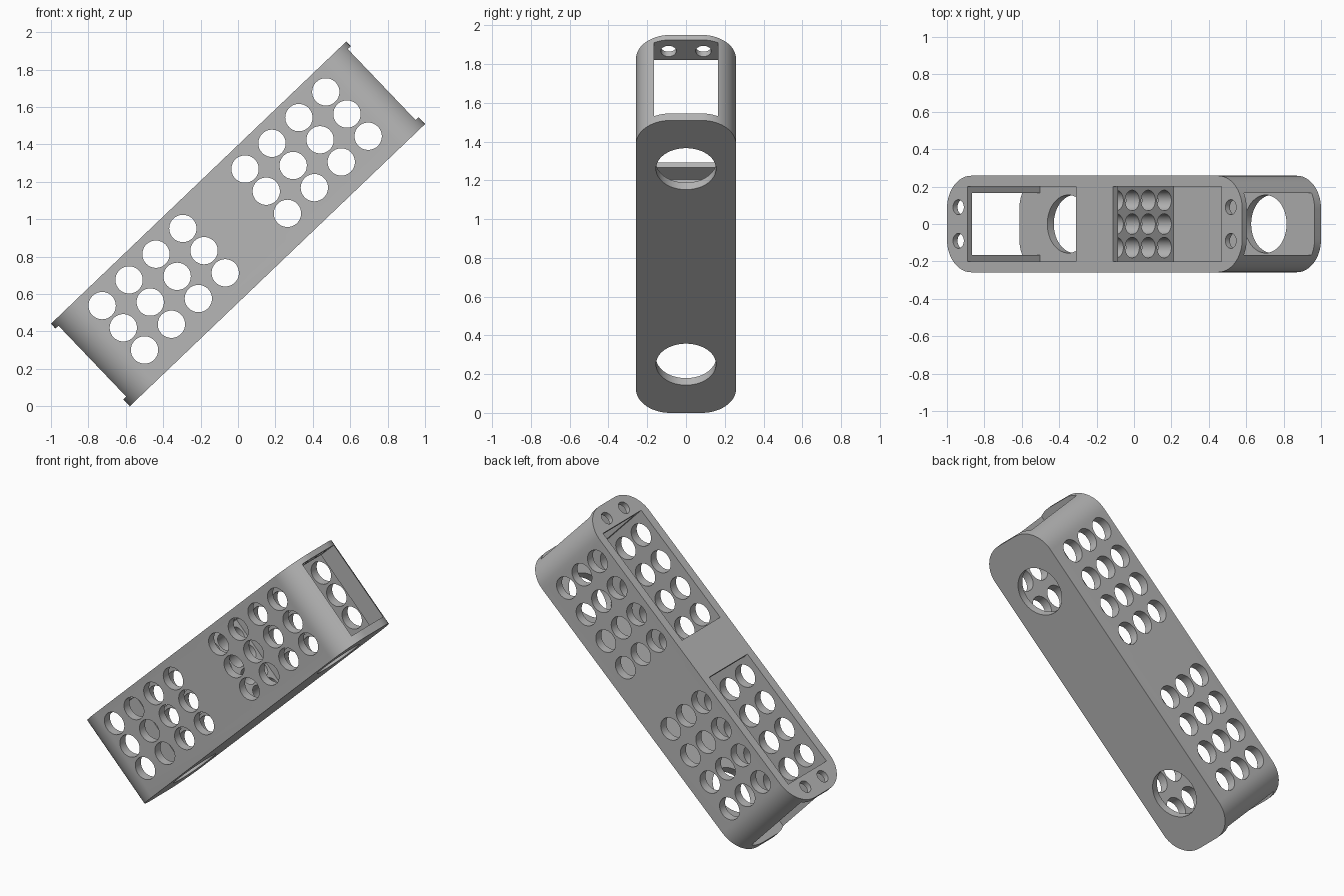
import bpy, bmesh, math
from mathutils import Matrix, Vector

default = bpy.data.objects.get("Cube")
if default:
    bpy.data.objects.remove(default, do_unlink=True)

HALF_L, HALF_W, HALF_T = 1.092, 0.258, 0.305   # housing half sizes
FLOOR, CEILING = -0.255, 0.27                  # inside heights
TILT = math.radians(-43.7)

grey = bpy.data.materials.new("light grey")
grey.use_nodes = True
colour = (0.47, 0.47, 0.47, 1)
grey.diffuse_color = colour
grey.node_tree.nodes["Principled BSDF"].inputs["Base Color"].default_value = colour


def make_object(name, bm):
    bmesh.ops.recalc_face_normals(bm, faces=bm.faces)
    mesh = bpy.data.meshes.new(name)
    bm.to_mesh(mesh)
    bm.free()
    obj = bpy.data.objects.new(name, mesh)
    bpy.context.collection.objects.link(obj)
    mesh.materials.append(grey)
    return obj


def add_prism(bm, profile, low, high):
    face = bm.faces.new([bm.verts.new((x, y, low)) for x, y in profile])
    side = bmesh.ops.extrude_face_region(bm, geom=[face])["geom"]
    verts = [g for g in side if isinstance(g, bmesh.types.BMVert)]
    bmesh.ops.translate(bm, verts=verts, vec=(0, 0, high - low))


def add_drill(bm, centre, axis, radius, depth):
    turn = Vector((0, 0, 1)).rotation_difference(Vector(axis)).to_matrix().to_4x4()
    bmesh.ops.create_cone(bm, cap_ends=True, segments=48, radius1=radius,
                          radius2=radius, depth=depth,
                          matrix=Matrix.Translation(centre) @ turn)


def cut(target, bm):
    cutter = make_object("cutter", bm)
    cutter.hide_render = True
    mod = target.modifiers.new("cut", "BOOLEAN")
    mod.operation, mod.solver, mod.object = "DIFFERENCE", "EXACT", cutter
    bpy.context.view_layer.objects.active = target
    bpy.ops.object.modifier_apply(modifier=mod.name)
    bpy.data.objects.remove(cutter, do_unlink=True)


# Housing: long block with rounded upright corners
bm = bmesh.new()
bmesh.ops.create_cube(bm, size=2, matrix=Matrix.Diagonal((HALF_L, HALF_W, HALF_T, 1)))
upright = [e for e in bm.edges if abs(e.verts[0].co.z - e.verts[1].co.z) > 0.1]
bmesh.ops.bevel(bm, geom=upright, offset=0.178, segments=14, profile=0.5, affect="EDGES")
housing = make_object("housing", bm)

# Two chambers, each open through a narrower end window
bm = bmesh.new()
for s in (-1, 1):
    half = [(0.05, 0.2), (0.94, 0.2), (0.94, 0.165), (1.2, 0.165)]
    outline = half + [(x, -y) for x, y in reversed(half)]
    add_prism(bm, [(s * x, y) for x, y in outline], FLOOR, CEILING)
cut(housing, bm)

# Cover openings above the chambers
bm = bmesh.new()
for s in (-1, 1):
    add_prism(bm, [(s * 0.138, -0.2), (s * 0.94, -0.2), (s * 0.94, 0.2), (s * 0.138, 0.2)],
              CEILING - 0.05, 0.4)
cut(housing, bm)

# Screw holes in the cover and large round holes in the floor
bm = bmesh.new()
for s in (-1, 1):
    add_drill(bm, (s * 0.73, 0, -0.3), (0, 0, 1), 0.155, 0.2)
    for y in (-0.09, 0.09):
        add_drill(bm, (s * 1.007, y, 0.3), (0, 0, 1), 0.04, 0.15)
cut(housing, bm)

# Vent grid through both side walls
bm = bmesh.new()
for s in (-1, 1):
    for col in range(4):
        for row in (-1, 0, 1):
            add_drill(bm, (s * (0.23 + 0.199 * col), 0, 0.022 + 0.164 * row),
                      (0, 1, 0), 0.073, 0.8)
cut(housing, bm)

# Vent grid through the middle wall
bm = bmesh.new()
for col in range(4):
    for row in (-1, 0, 1):
        add_drill(bm, (0, 0.126 * row, 0.19 - 0.124 * col), (1, 0, 0), 0.055, 0.2)
cut(housing, bm)

# Smooth round walls, sharp edges, then lean the housing
bpy.ops.object.select_all(action="DESELECT")
housing.select_set(True)
bpy.context.view_layer.objects.active = housing
bpy.ops.object.shade_smooth_by_angle(angle=math.radians(30))
housing.rotation_euler = (0, TILT, 0)
housing.location = (0, 0, 0.975)
